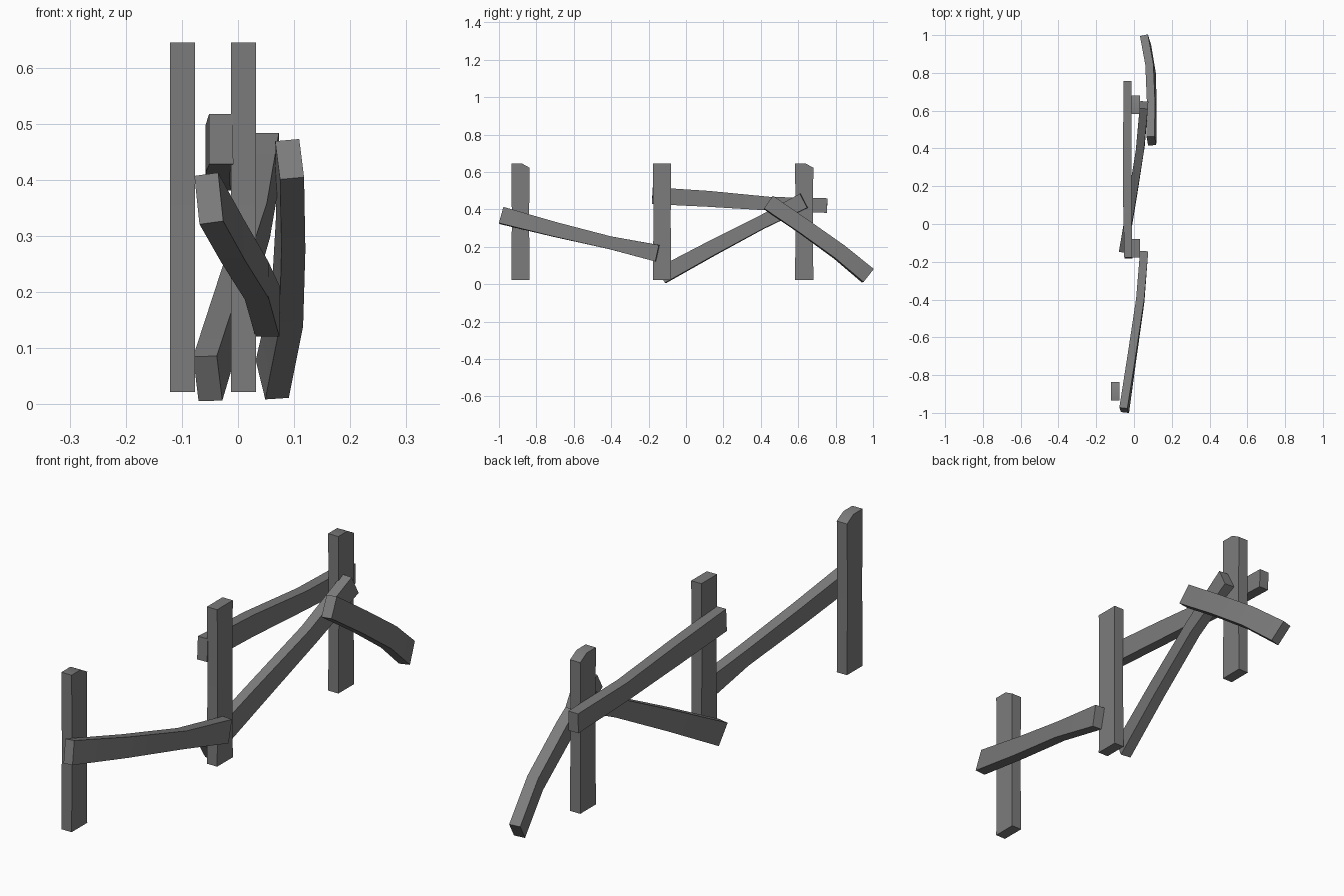
import bpy
import bmesh
import math
from mathutils import Vector

cube = bpy.data.objects.get("Cube")
if cube:
    bpy.data.objects.remove(cube, do_unlink=True)

# One weathered grey for all timber
wood = bpy.data.materials.new("weathered_grey_wood")
wood.use_nodes = True
grey = (0.2, 0.2, 0.2, 1)
wood.diffuse_color = grey
wood.node_tree.nodes["Principled BSDF"].inputs["Base Color"].default_value = grey


def loft(name, rings):
    """Skin a row of equal cross-sections and cap both ends."""
    bm = bmesh.new()
    loops = [[bm.verts.new(p) for p in ring] for ring in rings]
    n = len(loops[0])
    for a, b in zip(loops, loops[1:]):
        for i in range(n):
            j = (i + 1) % n
            bm.faces.new((a[i], a[j], b[j], b[i]))
    bm.faces.new(loops[0])
    bm.faces.new(loops[-1])
    bmesh.ops.recalc_face_normals(bm, faces=bm.faces[:])
    mesh = bpy.data.meshes.new(name)
    bm.to_mesh(mesh)
    bm.free()
    mesh.materials.append(wood)
    obj = bpy.data.objects.new(name, mesh)
    bpy.context.collection.objects.link(obj)
    bpy.ops.object.select_all(action="DESELECT")
    obj.select_set(True)
    bpy.context.view_layer.objects.active = obj
    bpy.ops.object.shade_smooth_by_angle(angle=math.radians(30))
    return obj


def post(name, x, y, chipped):
    """Upright with a slight waist; a chipped top slopes down at the back."""
    low = 0.622 if chipped else 0.645
    w = 0.049
    side = [(y - w, 0.022), (y + w, 0.022), (y + w - 0.003, 0.35), (y + w, low),
            (y + 0.008, 0.645), (y - w, 0.645), (y - w + 0.003, 0.35)]
    loft(name, [[(x + s * 0.0225, b, c) for b, c in side] for s in (-1, 1)])


def rail(name, path, heights, rolls, width=0.043):
    """Bent plank swept along a path of centre points."""
    pts = [Vector(p) for p in path]
    rings = []
    for i, p in enumerate(pts):
        t = Vector()
        if i > 0:
            t += (p - pts[i - 1]).normalized()
        if i < len(pts) - 1:
            t += (pts[i + 1] - p).normalized()
        t.normalize()
        side = t.cross(Vector((0, 0, 1))).normalized()
        up = side.cross(t)
        up, side = (up + side * rolls[i]).normalized(), (side - up * rolls[i]).normalized()
        u, s = up * heights[i] / 2, side * width / 2
        rings.append([p - s - u, p + s - u, p + s + u, p - s + u])
    loft(name, rings)


# Posts
post("front_post", -0.099, -0.885, True)
post("middle_post", 0.01, -0.128, False)
post("back_post", 0.01, 0.632, True)

# Rails
rail("front_rail",
     [(-0.052, -0.986, 0.367), (-0.01, -0.7, 0.292), (0.033, -0.405, 0.221), (0.053, -0.153, 0.165)],
     (0.09, 0.078, 0.068, 0.09), (-0.14, -0.08, -0.04, 0))
rail("fallen_diagonal_rail",
     [(-0.054, -0.13, 0.046), (-0.01, 0.13, 0.187), (0.033, 0.4, 0.328), (0.053, 0.63, 0.446)],
     (0.09, 0.08, 0.07, 0.085), (-0.03, -0.03, -0.02, 0))
rail("top_rail",
     [(-0.03, -0.18, 0.473), (-0.036, 0.12, 0.456), (-0.036, 0.45, 0.43), (-0.034, 0.755, 0.42)],
     (0.09, 0.085, 0.073, 0.078), (0, 0, 0, 0))
rail("broken_back_rail",
     [(0.092, 0.44, 0.437), (0.094, 0.63, 0.307), (0.088, 0.82, 0.171), (0.061, 0.972, 0.045)],
     (0.083, 0.082, 0.085, 0.09), (-0.11, -0.11, -0.1, -0.08))
